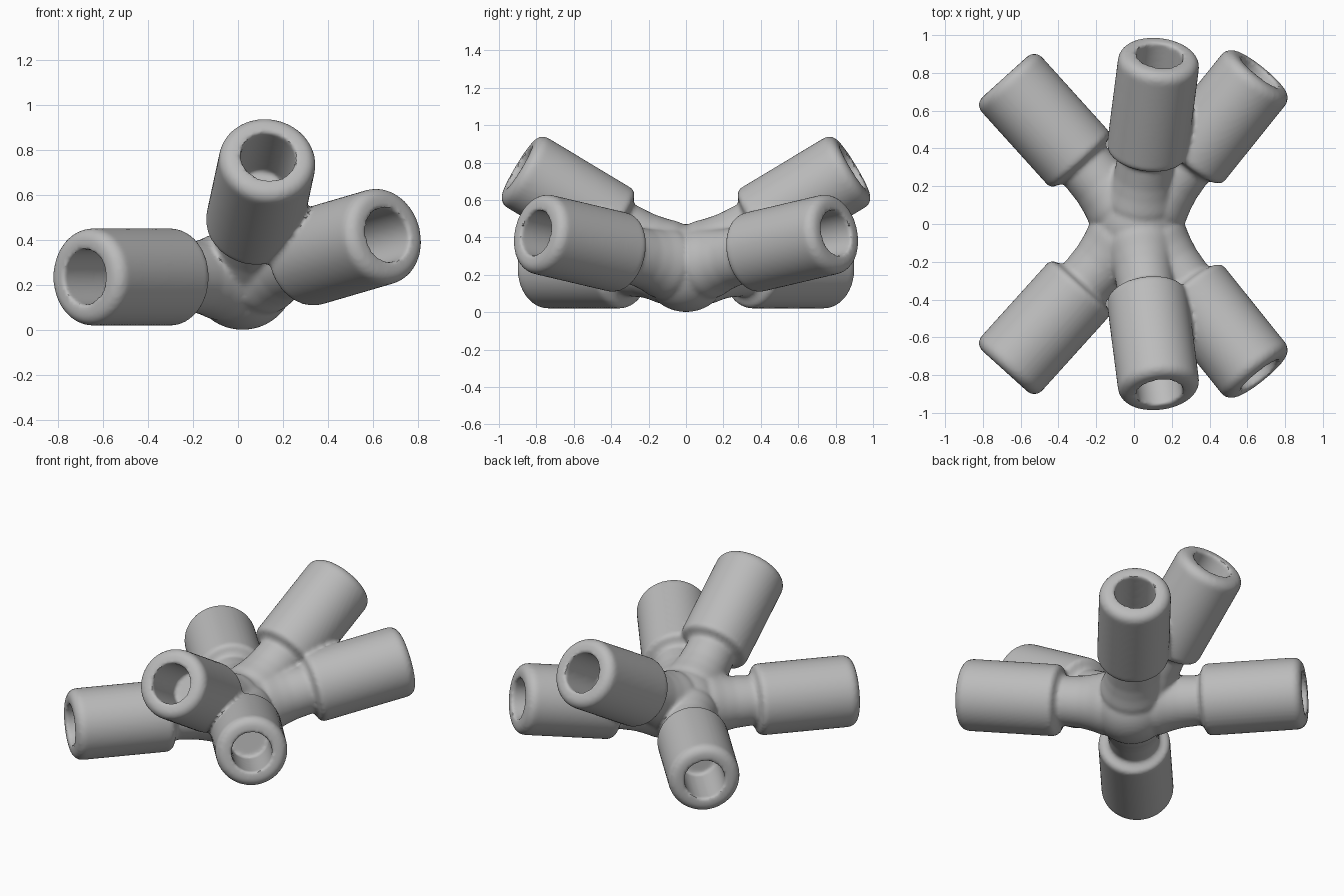
import bpy, bmesh, math
from mathutils import Vector

if "Cube" in bpy.data.objects:
    bpy.data.objects.remove(bpy.data.objects["Cube"])

grey = bpy.data.materials.new("plain_grey")
grey.use_nodes = True
colour = (0.5, 0.5, 0.5, 1)
grey.diffuse_color = colour
grey.node_tree.nodes["Principled BSDF"].inputs["Base Color"].default_value = colour

HUB = Vector((0.02, 0, 0.236))
HUB_RADIUS = 0.235
SOCKET = 0.216
BORE = 0.122
TIP = 1.05


def arc(cx, cr, radius, start, end, steps=6):
    """Rounded corner as (distance, radius) profile points."""
    angles = [math.radians(start + (end - start) * i / steps) for i in range(steps + 1)]
    return [(cx + radius * math.cos(a), cr + radius * math.sin(a)) for a in angles]


def add_arm(bm, direction):
    """Revolve a flared neck and a bored socket around one axis."""
    profile = [(0, 0), (0.05, 0.2), (0.17, 0.19), (0.23, 0.172), (0.3, 0.158), (0.42, 0.15)]
    profile += arc(0.475, SOCKET - 0.035, 0.035, 180, 90)
    profile += arc(TIP - 0.055, SOCKET - 0.055, 0.055, 90, 0)
    profile += [(TIP, BORE), (TIP - 0.34, BORE), (TIP - 0.34, 0)]
    turn = Vector(direction).normalized().to_track_quat('X', 'Z')
    verts = [bm.verts.new(HUB + turn @ Vector((d, 0, r))) for d, r in profile]
    edges = [bm.edges.new(pair) for pair in zip(verts, verts[1:])]
    bmesh.ops.spin(bm, geom=verts + edges, cent=HUB, axis=turn @ Vector((1, 0, 0)),
                   angle=math.tau, steps=64, use_merge=True)


bm = bmesh.new()

# Three arm directions, repeated front and back
for x, y, z in ((-0.70, 0.775, 0), (0.115, 0.89, 0.535), (0.65, 0.81, 0.19)):
    for side in (-1, 1):
        add_arm(bm, (x, y * side, z))
bmesh.ops.remove_doubles(bm, verts=bm.verts, dist=0.0001)
bmesh.ops.dissolve_degenerate(bm, edges=bm.edges, dist=0.00001)

# Round hub
ball = bmesh.ops.create_uvsphere(bm, u_segments=48, v_segments=32, radius=HUB_RADIUS)
bmesh.ops.translate(bm, verts=ball["verts"], vec=HUB)
bmesh.ops.recalc_face_normals(bm, faces=bm.faces)

mesh = bpy.data.meshes.new("hub_connector")
bm.to_mesh(mesh)
bm.free()
mesh.materials.append(grey)
connector = bpy.data.objects.new("hub_connector", mesh)
bpy.context.collection.objects.link(connector)

# Fuse hub and arms into one softly blended body
fuse = connector.modifiers.new("fuse", 'REMESH')
fuse.mode = 'VOXEL'
fuse.voxel_size = 0.013
fuse.use_smooth_shade = True
soften = connector.modifiers.new("soften", 'SMOOTH')
soften.factor = 0.5
soften.iterations = 4

bpy.ops.object.select_all(action='DESELECT')
connector.select_set(True)
bpy.context.view_layer.objects.active = connector
for name in ("fuse", "soften"):
    bpy.ops.object.modifier_apply(modifier=name)
bpy.ops.object.shade_smooth_by_angle(angle=math.radians(40))
